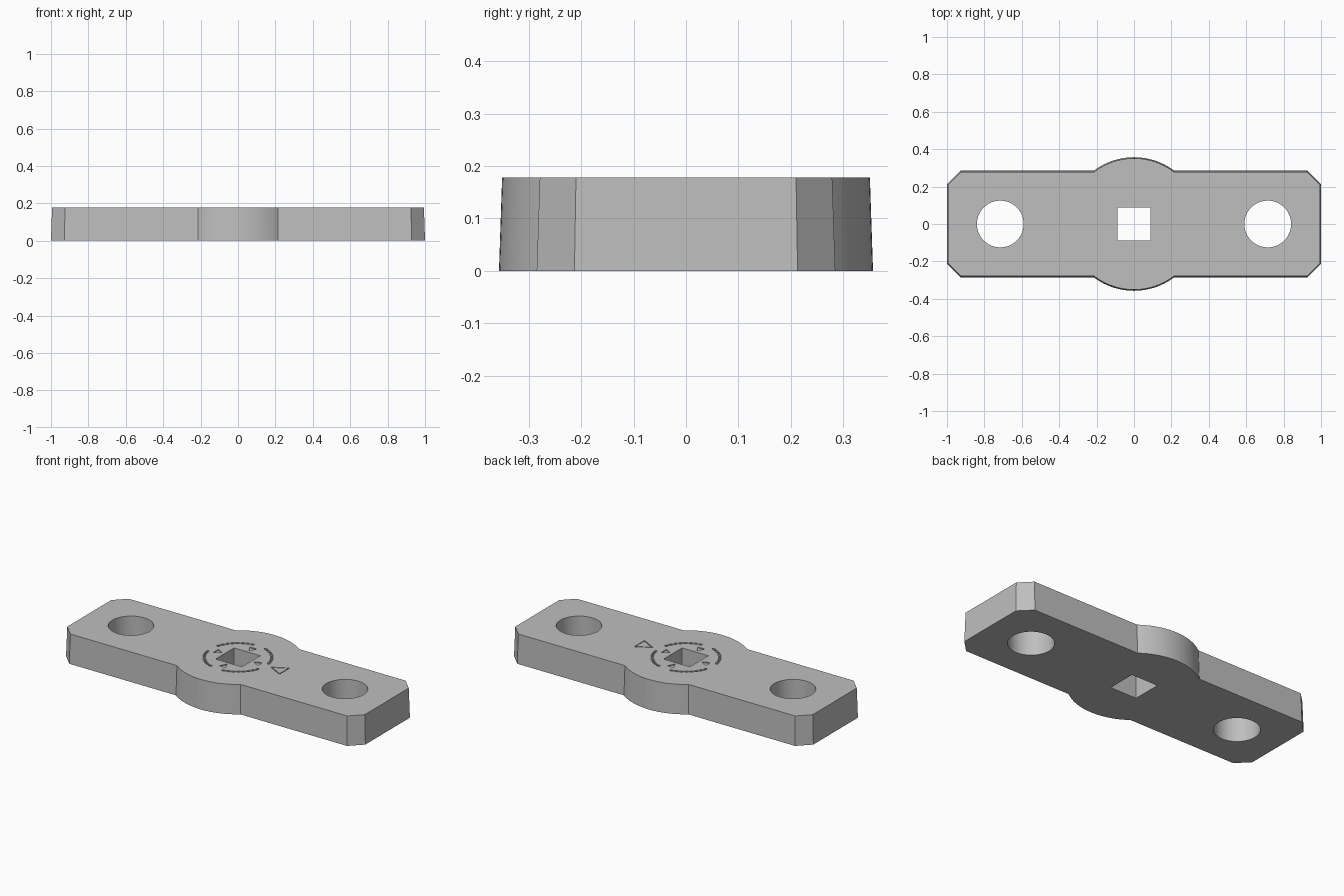
import bpy, bmesh, math
from math import sin, cos, pi, radians

cube = bpy.data.objects.get("Cube")
if cube:
    bpy.data.objects.remove(cube, do_unlink=True)

HEIGHT = 0.178
DRAFT = 0.006      # inset of the top outline
ENGRAVE = 0.006    # depth of the shallow marks

grey = bpy.data.materials.new("plain grey")
grey.use_nodes = True
colour = (0.52, 0.52, 0.52, 1)
grey.diffuse_color = colour
grey.node_tree.nodes["Principled BSDF"].inputs["Base Color"].default_value = colour


def prism(bm, bottom, top, z0, z1):
    """Closed solid between two matching counter-clockwise outlines."""
    low = [bm.verts.new((x, y, z0)) for x, y in bottom]
    high = [bm.verts.new((x, y, z1)) for x, y in top]
    bm.faces.new(low[::-1])
    bm.faces.new(high)
    n = len(low)
    for i in range(n):
        j = (i + 1) % n
        bm.faces.new((low[i], low[j], high[j], high[i]))


def make_object(name, bm):
    mesh = bpy.data.meshes.new(name)
    bmesh.ops.recalc_face_normals(bm, faces=bm.faces)
    bm.to_mesh(mesh)
    bm.free()
    obj = bpy.data.objects.new(name, mesh)
    bpy.context.collection.objects.link(obj)
    mesh.materials.append(grey)
    return obj


def circle(cx, cy, r, n):
    return [(cx + r * cos(2 * pi * i / n), cy + r * sin(2 * pi * i / n)) for i in range(n)]


def bar_outline(inset):
    """Chamfered bar with a round boss, mirrored from one quadrant."""
    ex, ey, r = 1 - inset, 0.285 - inset, 0.357 - inset
    start = math.asin(ey / r)
    quad = [(ex, 0.213 - inset / 2), (0.928 - inset / 2, ey)]
    quad += [(r * cos(a), r * sin(a)) for a in
             (start + (pi / 2 - start) * i / 12 for i in range(13))]
    half = quad + [(-x, y) for x, y in quad[-2::-1]]
    return half + [(-x, -y) for x, y in half]


# Plate body
bm = bmesh.new()
prism(bm, bar_outline(0), bar_outline(DRAFT), 0, HEIGHT)
plate = make_object("plate", bm)

# Through holes: two round, one square
bm = bmesh.new()
s = 0.088
square = [(s, -s), (s, s), (-s, s), (-s, -s)]
for outline in (circle(-0.715, 0, 0.125, 64), circle(0.715, 0, 0.125, 64), square):
    prism(bm, outline, outline, -0.1, HEIGHT + 0.1)
hole_cutter = make_object("hole_cutter", bm)

# Shallow marks: dial dashes, four small arrows and one pointer
bm = bmesh.new()


def engrave(outline):
    prism(bm, outline, outline, HEIGHT - ENGRAVE, HEIGHT + 0.05)


def turned(points, angle):
    c, t = cos(angle), sin(angle)
    return [(x * c - y * t, x * t + y * c) for x, y in points]


for q in range(4):
    for i in range(8):
        mid = q * pi / 2 + radians(10 + i * 160 / 16 * 6 / 7 + i * 0.0)
        w = radians(3.2)
        arc = [mid - w, mid, mid + w]
        engrave([(0.193 * cos(a), 0.193 * sin(a)) for a in arc] +
                [(0.178 * cos(a), 0.178 * sin(a)) for a in arc[::-1]])
    engrave(turned([(0.105, 0), (0.148, -0.024), (0.148, 0.024)], q * pi / 2))


def triangle_groove(outer, inner):
    """Outline groove made of three bars."""
    for i in range(3):
        j = (i + 1) % 3
        engrave([outer[i], outer[j], inner[j], inner[i]])


triangle_groove([(0.218, 0), (0.312, -0.05), (0.312, 0.05)],
                [(0.23, 0), (0.307, -0.041), (0.307, 0.041)])
mark_cutter = make_object("mark_cutter", bm)

# Cut, then shade smoothly across the round walls
bpy.context.view_layer.objects.active = plate
for cutter in (hole_cutter, mark_cutter):
    mod = plate.modifiers.new(cutter.name, 'BOOLEAN')
    mod.operation = 'DIFFERENCE'
    mod.solver = 'EXACT'
    mod.use_self = True
    mod.object = cutter
    bpy.ops.object.modifier_apply(modifier=mod.name)
    bpy.data.objects.remove(cutter, do_unlink=True)

bpy.ops.object.select_all(action='DESELECT')
plate.select_set(True)
bpy.ops.object.shade_smooth_by_angle(angle=radians(25))
